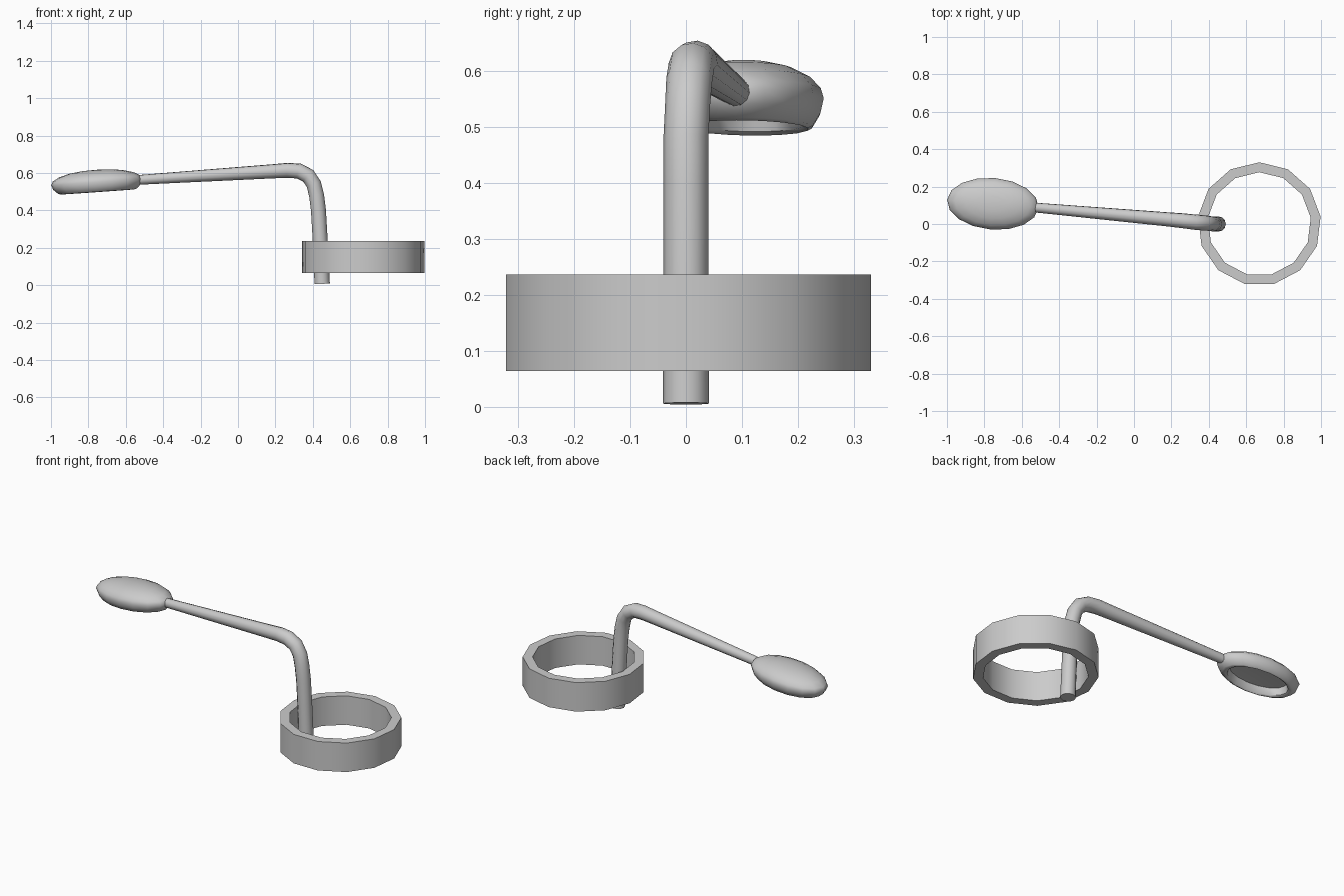
import bpy, bmesh, math
from mathutils import Matrix

cube = bpy.data.objects.get("Cube")
if cube:
    bpy.data.objects.remove(cube, do_unlink=True)

grey = bpy.data.materials.new("light grey")
grey.use_nodes = True
grey.diffuse_color = (0.6, 0.6, 0.6, 1)
grey.node_tree.nodes["Principled BSDF"].inputs["Base Color"].default_value = (0.6, 0.6, 0.6, 1)


def finish(obj, angle):
    bpy.ops.object.select_all(action="DESELECT")
    obj.select_set(True)
    bpy.context.view_layer.objects.active = obj
    if obj.type == "CURVE":
        bpy.ops.object.convert(target="MESH")
        obj = bpy.context.object
    obj.data.materials.clear()
    obj.data.materials.append(grey)
    bpy.ops.object.shade_smooth_by_angle(angle=math.radians(angle))


def lathe(name, profile, sides, start, matrix, closed, angle):
    """Revolve a (radius, height) profile about z, then place it."""
    bm = bmesh.new()
    verts = [bm.verts.new((r, 0, z)) for r, z in profile]
    pairs = list(zip(verts, verts[1:])) + ([(verts[-1], verts[0])] if closed else [])
    edges = [bm.edges.new(p) for p in pairs]
    bmesh.ops.spin(bm, geom=verts + edges, cent=(0, 0, 0), axis=(0, 0, 1),
                   angle=math.tau, steps=sides, use_duplicate=False)
    bmesh.ops.remove_doubles(bm, verts=bm.verts, dist=1e-4)
    bmesh.ops.recalc_face_normals(bm, faces=bm.faces)
    bm.transform(matrix @ Matrix.Rotation(math.radians(start), 4, "Z"))
    mesh = bpy.data.meshes.new(name)
    bm.to_mesh(mesh)
    bm.free()
    obj = bpy.data.objects.new(name, mesh)
    bpy.context.collection.objects.link(obj)
    finish(obj, angle)


# Thirteen-sided clamp ring
lathe("base_ring", [(0.33, 0.065), (0.33, 0.237), (0.277, 0.237), (0.277, 0.065)],
      13, 90, Matrix.Translation((0.67, 0, 0)), True, 30)

# Bent, tapering arm: x, y, z, radius
path = [(0.45, 0, 0.007, 0.041), (0.44, 0, 0.23, 0.04), (0.43, 0, 0.40, 0.04),
        (0.42, 0, 0.48, 0.04), (0.405, 0.003, 0.54, 0.04), (0.375, 0.006, 0.585, 0.041),
        (0.325, 0.01, 0.61, 0.041), (0.265, 0.017, 0.614, 0.04),
        (0.19, 0.024, 0.609, 0.038), (-0.53, 0.088, 0.563, 0.026)]
curve = bpy.data.curves.new("arm", "CURVE")
curve.dimensions = "3D"
curve.bevel_depth = 1
curve.bevel_resolution = 4
curve.use_fill_caps = True
spline = curve.splines.new("POLY")
spline.points.add(len(path) - 1)
for point, (x, y, z, radius) in zip(spline.points, path):
    point.co = (x, y, z, 1)
    point.radius = radius
arm = bpy.data.objects.new("arm", curve)
bpy.context.collection.objects.link(arm)
finish(arm, 40)

# Oval lamp head, hollow underneath
head_profile = [(0, 1), (0.3, 0.96), (0.58, 0.82), (0.82, 0.55), (0.96, 0.22), (1, -0.08),
                (0.96, -0.5), (0.86, -0.88), (0.8, -0.95), (0.74, -0.85), (0.7, -0.2), (0, -0.05)]
place = (Matrix.Translation((-0.755, 0.108, 0.556))
         @ Matrix.Rotation(math.radians(-5), 4, "Z")
         @ Matrix.Rotation(math.radians(-4), 4, "Y")
         @ Matrix.Diagonal((0.246, 0.138, 0.061, 1)))
lathe("lamp_head", head_profile, 16, 0, place, False, 50)
